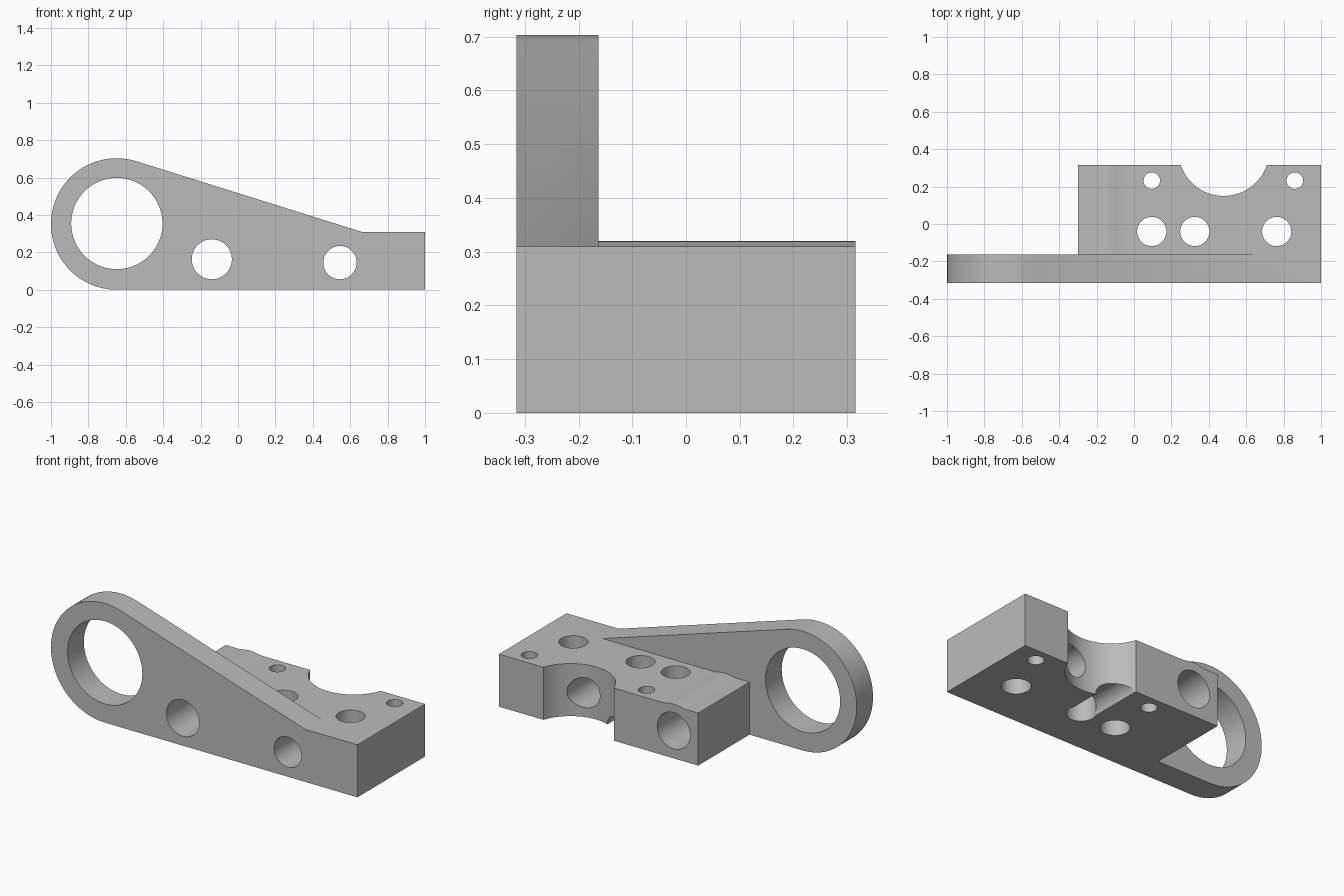
import bpy
import bmesh
from math import sin, cos, pi, radians
from mathutils import Matrix, Vector

old = bpy.data.objects.get("Cube")
if old:
    bpy.data.objects.remove(old, do_unlink=True)

BACK, FRONT, STEP = 0.315, -0.315, -0.163
TOP = 0.31

metal = bpy.data.materials.new("plain grey")
metal.use_nodes = True
grey = (0.5, 0.5, 0.5, 1)
metal.diffuse_color = grey
metal.node_tree.nodes["Principled BSDF"].inputs["Base Color"].default_value = grey


def add_object(name, bm):
    bmesh.ops.recalc_face_normals(bm, faces=bm.faces)
    mesh = bpy.data.meshes.new(name)
    bm.to_mesh(mesh)
    bm.free()
    mesh.materials.append(metal)
    obj = bpy.data.objects.new(name, mesh)
    bpy.context.collection.objects.link(obj)
    return obj


def extrude_profile(name, points, y0, y1):
    """Extrude an x-z outline from y0 to y1."""
    bm = bmesh.new()
    face = bm.faces.new([bm.verts.new((x, y0, z)) for x, z in points])
    grown = bmesh.ops.extrude_face_region(bm, geom=[face])["geom"]
    verts = [v for v in grown if isinstance(v, bmesh.types.BMVert)]
    bmesh.ops.translate(bm, vec=(0, y1 - y0, 0), verts=verts)
    return add_object(name, bm)


def cylinder(name, centre, radius, length, axis):
    bm = bmesh.new()
    turn = Matrix.Rotation(radians(90), 4, "X") if axis == "Y" else Matrix()
    bmesh.ops.create_cone(bm, cap_ends=True, segments=72, radius1=radius,
                          radius2=radius, depth=length,
                          matrix=Matrix.Translation(Vector(centre)) @ turn)
    return add_object(name, bm)


def combine(target, tool, operation):
    """Apply a boolean and remove its tool."""
    mod = target.modifiers.new("cut", "BOOLEAN")
    mod.operation, mod.solver, mod.object = operation, "EXACT", tool
    graph = bpy.context.evaluated_depsgraph_get()
    mesh = bpy.data.meshes.new_from_object(target.evaluated_get(graph))
    target.modifiers.clear()
    target.data = mesh
    bpy.data.objects.remove(tool, do_unlink=True)


# Front arm: round eye tapering to the low end
R, EYE_X = 0.3515, -0.6485
outline = [(1, 0), (1, TOP), (0.66, TOP)]
for i in range(49):
    a = radians(72.6 + (270 - 72.6) * i / 48)
    outline.append((EYE_X + R * cos(a), R + R * sin(a)))
bracket = extrude_profile("bracket", outline, FRONT, STEP)

# Mounting block with a low swelling over the cross bore
outline = [(1, 0), (1, TOP)]
for i in range(17):
    t = i / 16
    outline.append((-0.055 - 0.17 * t, TOP + 0.005 * (1 - cos(2 * pi * t))))
outline += [(-0.3, TOP), (-0.3, 0)]
block = extrude_profile("mounting_block", outline, STEP, BACK)
combine(bracket, block, "UNION")

# Bores from front to back: eye, cross bore, small cross bore
for x, z, r in ((-0.648, 0.354, 0.244), (-0.14, 0.163, 0.107), (0.545, 0.145, 0.089)):
    combine(bracket, cylinder("cross_bore", (x, 0, z), r, 2, "Y"), "DIFFERENCE")

# Upright bores and the round recess in the back edge
for x, y, r in ((0.095, -0.04, 0.078), (0.325, -0.04, 0.078), (0.763, -0.04, 0.078),
                (0.095, 0.232, 0.044), (0.86, 0.232, 0.044), (0.48, 0.393, 0.243)):
    combine(bracket, cylinder("upright_bore", (x, y, 0.2), r, 1, "Z"), "DIFFERENCE")

# Round-topped groove underneath, from the middle bore to the recess
groove = cylinder("groove", (0.325, 0.13, 0), 0.072, 0.34, "Y")
combine(bracket, groove, "DIFFERENCE")

# Smooth curved walls, crisp edges
bpy.ops.object.select_all(action="DESELECT")
bracket.select_set(True)
bpy.context.view_layer.objects.active = bracket
bpy.ops.object.shade_smooth_by_angle(angle=radians(25))
